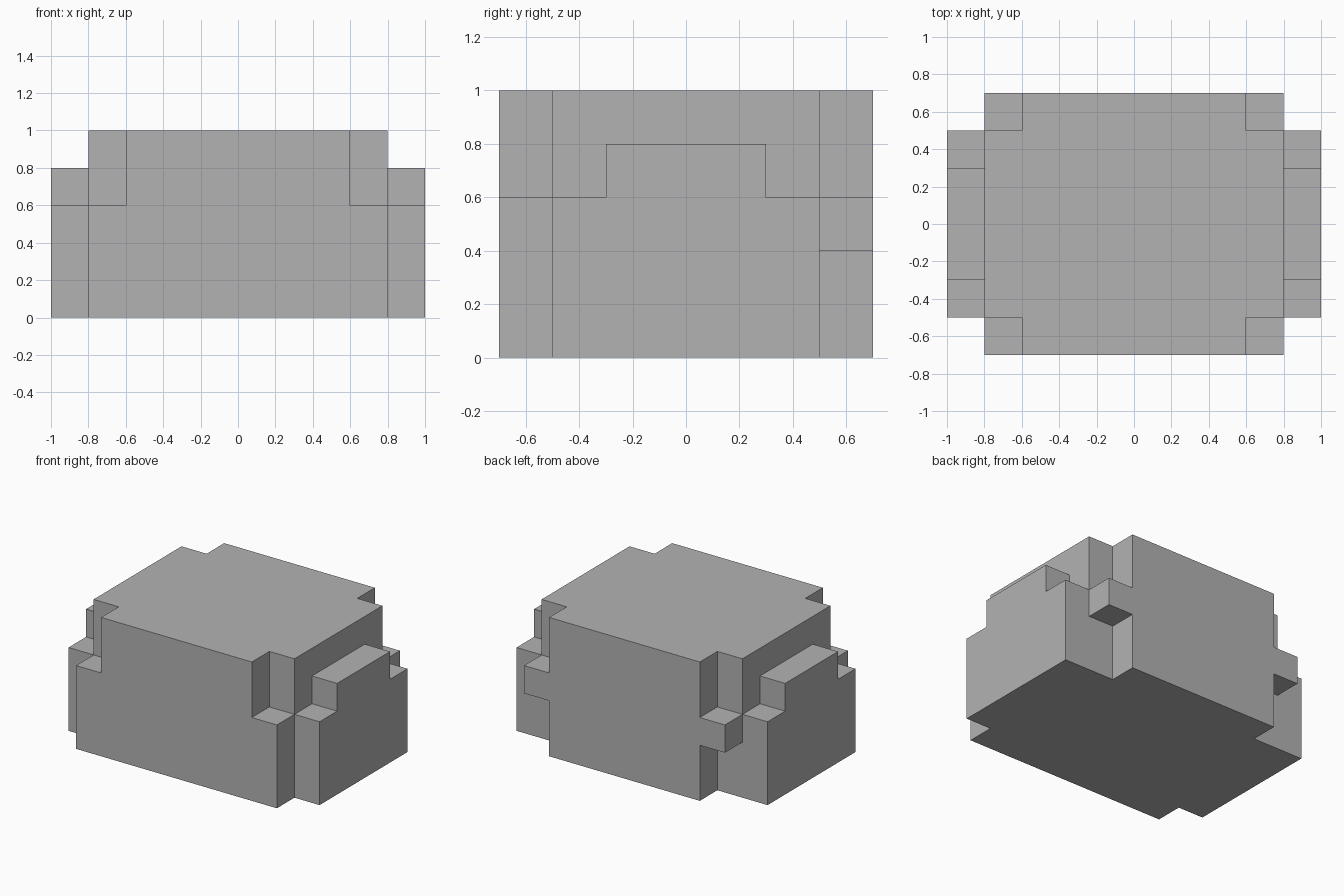
import bpy
import bmesh
from mathutils import Vector

cube = bpy.data.objects.get("Cube")
if cube:
    bpy.data.objects.remove(cube, do_unlink=True)

CELL = 0.2

# Solid blocks in grid cells, mirrored in x: half width, y range, z range
BLOCKS = {
    "core": (4, (-2.5, 2.5), (0, 5)),
    "front_panel": (3, (-3.5, -2.5), (0, 5)),
    "front_shoulders": (4, (-3.5, -2.5), (0, 3)),
    "back_panel": (3, (2.5, 3.5), (0, 5)),
    "back_lugs": (4, (2.5, 3.5), (2, 3)),
    "side_panels": (5, (-2.5, 2.5), (0, 3)),
    "side_ridges": (5, (-1.5, 1.5), (3, 4)),
}


def solid(p):
    """True where a cell centre lies inside any block."""
    return any(abs(p.x) < w and y[0] < p.y < y[1] and z[0] < p.z < z[1]
               for w, y, z in BLOCKS.values())


# One clean skin around the joined blocks
bm = bmesh.new()
axes = [Vector((1, 0, 0)), Vector((0, 1, 0)), Vector((0, 0, 1))]
centres = [Vector((i + 0.5, j, k + 0.5))
           for i in range(-5, 5) for j in range(-3, 4) for k in range(5)]
for c in filter(solid, centres):
    for n in range(3):
        for sign in (-1, 1):
            out = axes[n] * sign
            if solid(c + out):
                continue
            u, v = axes[(n + 1) % 3], axes[(n + 2) % 3] * sign
            corners = [c + (out + u * a + v * b) / 2
                       for a, b in ((-1, -1), (1, -1), (1, 1), (-1, 1))]
            bm.faces.new([bm.verts.new(p * CELL) for p in corners])

# Weld the cells and merge flat areas
bmesh.ops.remove_doubles(bm, verts=bm.verts, dist=0.001)
bmesh.ops.dissolve_limit(bm, angle_limit=0.01, verts=bm.verts, edges=bm.edges)
bmesh.ops.recalc_face_normals(bm, faces=bm.faces)

mesh = bpy.data.meshes.new("stepped_block")
bm.to_mesh(mesh)
bm.free()
block = bpy.data.objects.new("stepped_block", mesh)
bpy.context.scene.collection.objects.link(block)

# Plain grey
grey = bpy.data.materials.new("grey")
grey.use_nodes = True
colour = (0.45, 0.45, 0.45, 1)
grey.diffuse_color = colour
grey.node_tree.nodes["Principled BSDF"].inputs["Base Color"].default_value = colour
mesh.materials.append(grey)
